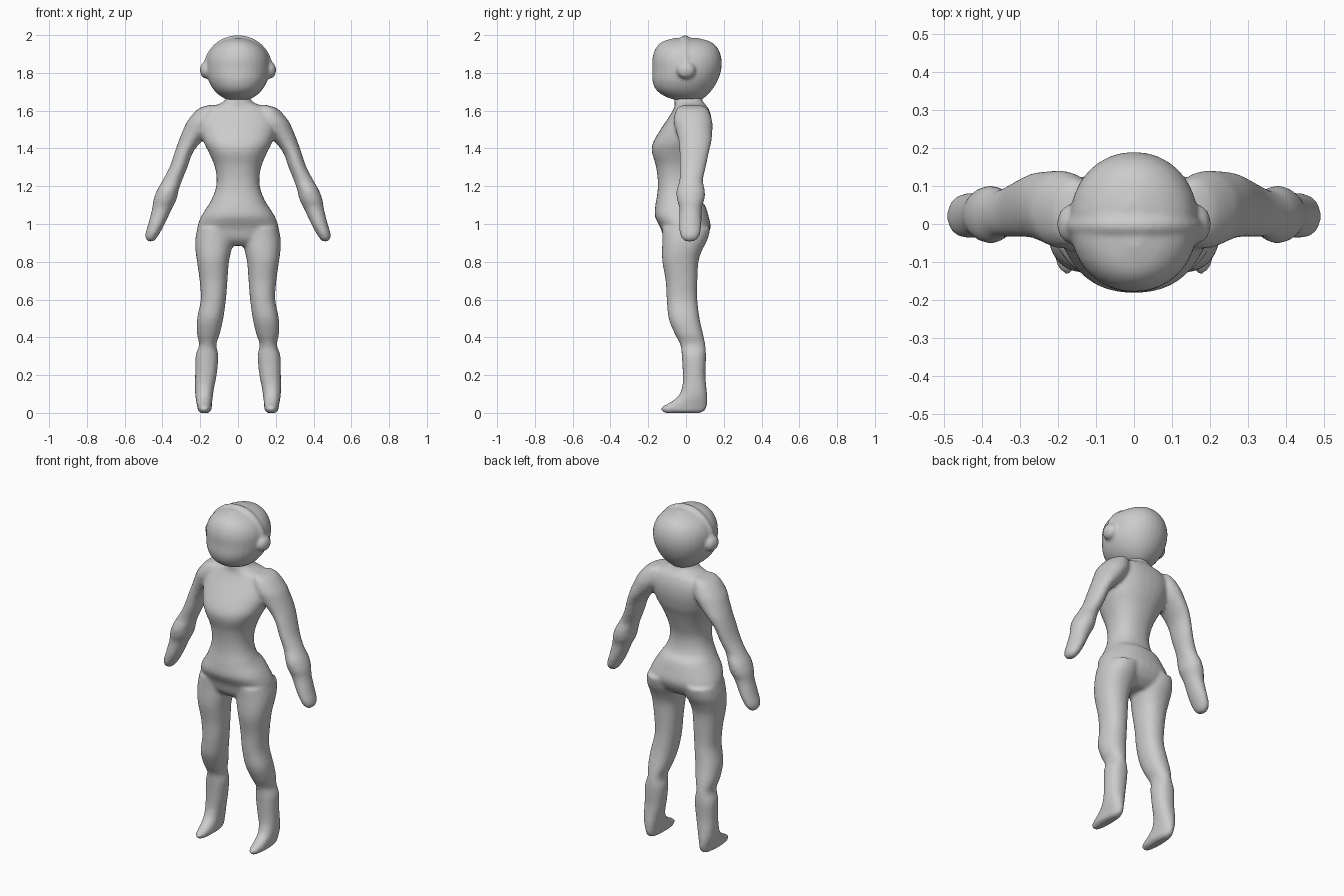
import bpy, bmesh, math
from mathutils import Matrix

gray = bpy.data.materials.new("plain gray")
gray.diffuse_color = (0.6, 0.6, 0.6, 1)
N = 32


def spline(rows, steps=4):
    """Catmull-Rom interpolation between section rows."""
    out = []
    for i in range(len(rows) - 1):
        a, b, c, d = (rows[min(max(k, 0), len(rows) - 1)] for k in range(i - 1, i + 3))
        for s in range(steps):
            t = s / steps
            out.append([0.5 * (2*q + (r-p)*t + (2*p-5*q+4*r-w)*t*t + (3*q-p-3*r+w)*t**3)
                        for p, q, r, w in zip(a, b, c, d)])
    return out + [list(rows[-1])]


def loft(bm, rows, side=1, power=1.0):
    """Rows of (z, x0, x1, y0, y1) become a closed rounded tube."""
    rings = []
    for z, x0, x1, y0, y1 in spline(sorted(rows)):
        ring = []
        for k in range(N):
            a = math.tau * k / N
            c, s = math.cos(a), math.sin(a)
            c = math.copysign(abs(c) ** power, c)
            s = math.copysign(abs(s) ** power, s)
            ring.append(bm.verts.new((side * ((x0+x1)/2 + (x1-x0)/2*c),
                                      (y0+y1)/2 + (y1-y0)/2*s, z)))
        rings.append(ring)
    for lo, hi in zip(rings, rings[1:]):
        for k in range(N):
            j = (k + 1) % N
            bm.faces.new((lo[k], lo[j], hi[j], hi[k])[::side])
    bm.faces.new(rings[0][::-side])
    bm.faces.new(rings[-1][::side])


def ball(bm, loc, size):
    bmesh.ops.create_uvsphere(bm, u_segments=24, v_segments=16, radius=1,
                              matrix=Matrix.Translation(loc) @ Matrix.Diagonal((*size, 1)))


def finish(bm, name, voxel, smooth):
    """Fuse the overlapping volumes into one soft skin."""
    bmesh.ops.recalc_face_normals(bm, faces=bm.faces)
    me = bpy.data.meshes.new(name)
    bm.to_mesh(me)
    bm.free()
    me.materials.append(gray)
    me.polygons.foreach_set("use_smooth", [True] * len(me.polygons))
    ob = bpy.data.objects.new(name, me)
    bpy.context.collection.objects.link(ob)
    r = ob.modifiers.new("fuse", 'REMESH')
    r.mode, r.voxel_size, r.use_smooth_shade = 'VOXEL', voxel, True
    s = ob.modifiers.new("soften", 'SMOOTH')
    s.factor, s.iterations = 0.5, smooth
    return ob


# body: torso with neck, bust, hips, arms and legs
body = bmesh.new()
torso = [(1.70, .06, -.05, .085), (1.66, .065, -.06, .085), (1.635, .10, -.06, .10),
         (1.61, .17, -.065, .12), (1.56, .20, -.095, .135), (1.50, .20, -.135, .135),
         (1.43, .18, -.175, .12), (1.38, .155, -.18, .10), (1.31, .125, -.16, .075),
         (1.24, .113, -.15, .055), (1.18, .12, -.15, .055), (1.13, .14, -.157, .07),
         (1.10, .157, -.162, .10), (1.04, .195, -.165, .12), (0.98, .215, -.135, .13),
         (0.92, .20, -.115, .10), (0.885, .14, -.08, .05)]
loft(body, [(z, -w, w, a, b) for z, w, a, b in torso], power=.88)

leg = [(0.98, .02, .215, -.125, .13), (0.92, .025, .226, -.125, .115),
       (0.86, .035, .225, -.127, .085), (0.80, .048, .217, -.125, .066),
       (0.70, .056, .203, -.108, .06), (0.60, .064, .197, -.102, .06),
       (0.50, .078, .216, -.092, .072), (0.42, .096, .217, -.06, .09),
       (0.36, .115, .206, -.03, .102), (0.30, .104, .225, -.022, .106),
       (0.20, .113, .227, -.017, .103), (0.14, .125, .228, -.02, .108),
       (0.09, .133, .226, -.04, .112), (0.055, .137, .220, -.085, .112),
       (0.03, .139, .215, -.13, .11), (0.012, .142, .212, -.13, .10),
       (0.0, .155, .20, -.115, .08)]
arm = [(1.63, .12, .15, -.02, .08), (1.61, .10, .21, -.05, .115), (1.55, .10, .265, -.065, .138),
       (1.50, .13, .29, -.055, .14), (1.44, .19, .314, -.04, .136),
       (1.38, .238, .335, -.035, .122), (1.30, .268, .363, -.035, .105),
       (1.23, .296, .40, -.035, .09), (1.18, .314, .428, -.05, .10),
       (1.13, .325, .447, -.048, .098), (1.08, .350, .455, -.035, .083),
       (1.0, .388, .475, -.038, .082), (0.95, .415, .490, -.033, .076),
       (0.92, .435, .488, -.02, .06), (0.908, .448, .475, 0, .04)]
for side in (1, -1):
    loft(body, leg, side, .9)
    loft(body, arm, side)
finish(body, "body", 0.010, 6)

# head: rounded skull with a raised band over the crown and ear bumps
head = bmesh.new()
skull = [(1.655, .05, -.05, .075), (1.675, .09, -.11, .105), (1.71, .128, -.158, .138),
         (1.76, .156, -.178, .168), (1.82, .168, -.178, .187), (1.88, .164, -.177, .187),
         (1.93, .138, -.16, .168), (1.965, .09, -.125, .13), (1.985, .03, -.06, .06)]
loft(head, [(z, -w, w, a, b) for z, w, a, b in skull], power=.96)
for k in range(41):
    a = math.pi * k / 40
    s = math.sin(a)
    ball(head, (.162 * math.cos(a), -.004, 1.82 + .158 * s), (.022, .024, .022))
for side in (1, -1):
    ball(head, (side * .168, 0, 1.815), (.034, .05, .045))
finish(head, "head", 0.008, 6)
